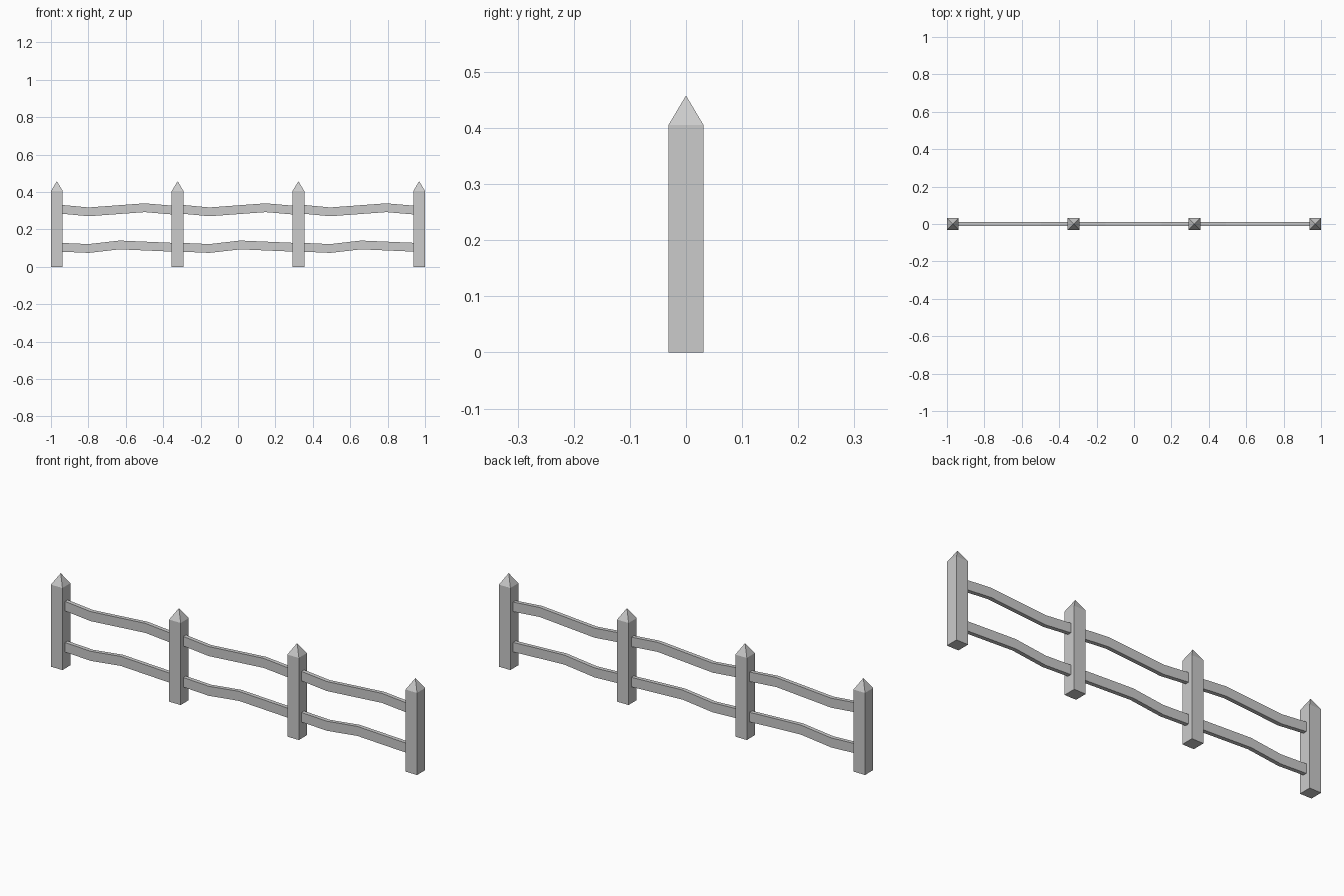
import bpy, bmesh

cube = bpy.data.objects.get("Cube")
if cube:
    bpy.data.objects.remove(cube, do_unlink=True)

# Weathered grey shared by all parts
grey = bpy.data.materials.new("fence_grey")
grey.use_nodes = True
color = (0.6, 0.6, 0.6, 1)
grey.diffuse_color = color
grey.node_tree.nodes["Principled BSDF"].inputs["Base Color"].default_value = color

HALF = 0.0315     # half width of a post
SHOULDER = 0.405  # where the post starts to taper
TIP = 0.458
SPACING = 0.6457
FIRST = -0.9685


def finish(name, bm):
    bmesh.ops.recalc_face_normals(bm, faces=bm.faces)
    mesh = bpy.data.meshes.new(name)
    bm.to_mesh(mesh)
    bm.free()
    mesh.materials.append(grey)
    obj = bpy.data.objects.new(name, mesh)
    bpy.context.collection.objects.link(obj)


def square(bm, z):
    return [bm.verts.new((sx * HALF, sy * HALF, z))
            for sx, sy in ((-1, -1), (1, -1), (1, 1), (-1, 1))]


def post(name, x):
    # Square shaft with a pyramid point
    bm = bmesh.new()
    low, high = square(bm, 0), square(bm, SHOULDER)
    tip = bm.verts.new((0, 0, TIP))
    bm.faces.new(low)
    for i in range(4):
        j = (i + 1) % 4
        bm.faces.new((low[i], low[j], high[j], high[i]))
        bm.faces.new((high[i], high[j], tip))
    bmesh.ops.translate(bm, verts=bm.verts, vec=(x, 0, 0))
    finish(name, bm)


def rail(name, x, path, half_height=0.0235, half_depth=0.01):
    # Rectangular section swept along a bent centre line
    bm = bmesh.new()
    rings = [[bm.verts.new((x + px, sy * half_depth, pz + sz * half_height))
              for sy, sz in ((-1, -1), (1, -1), (1, 1), (-1, 1))]
             for px, pz in path]
    for a, b in zip(rings, rings[1:]):
        for i in range(4):
            j = (i + 1) % 4
            bm.faces.new((a[i], a[j], b[j], b[i]))
    bm.faces.new(rings[0])
    bm.faces.new(rings[-1])
    finish(name, bm)


upper = [(0.01, 0.309), (0.17, 0.294), (0.47, 0.316), (0.635, 0.302)]
lower = [(0.01, 0.105), (0.17, 0.098), (0.335, 0.117), (0.635, 0.104)]

for n in range(4):
    post(f"post_{n + 1}", FIRST + n * SPACING)
for n in range(3):
    rail(f"upper_rail_{n + 1}", FIRST + n * SPACING, upper)
    rail(f"lower_rail_{n + 1}", FIRST + n * SPACING, lower)
